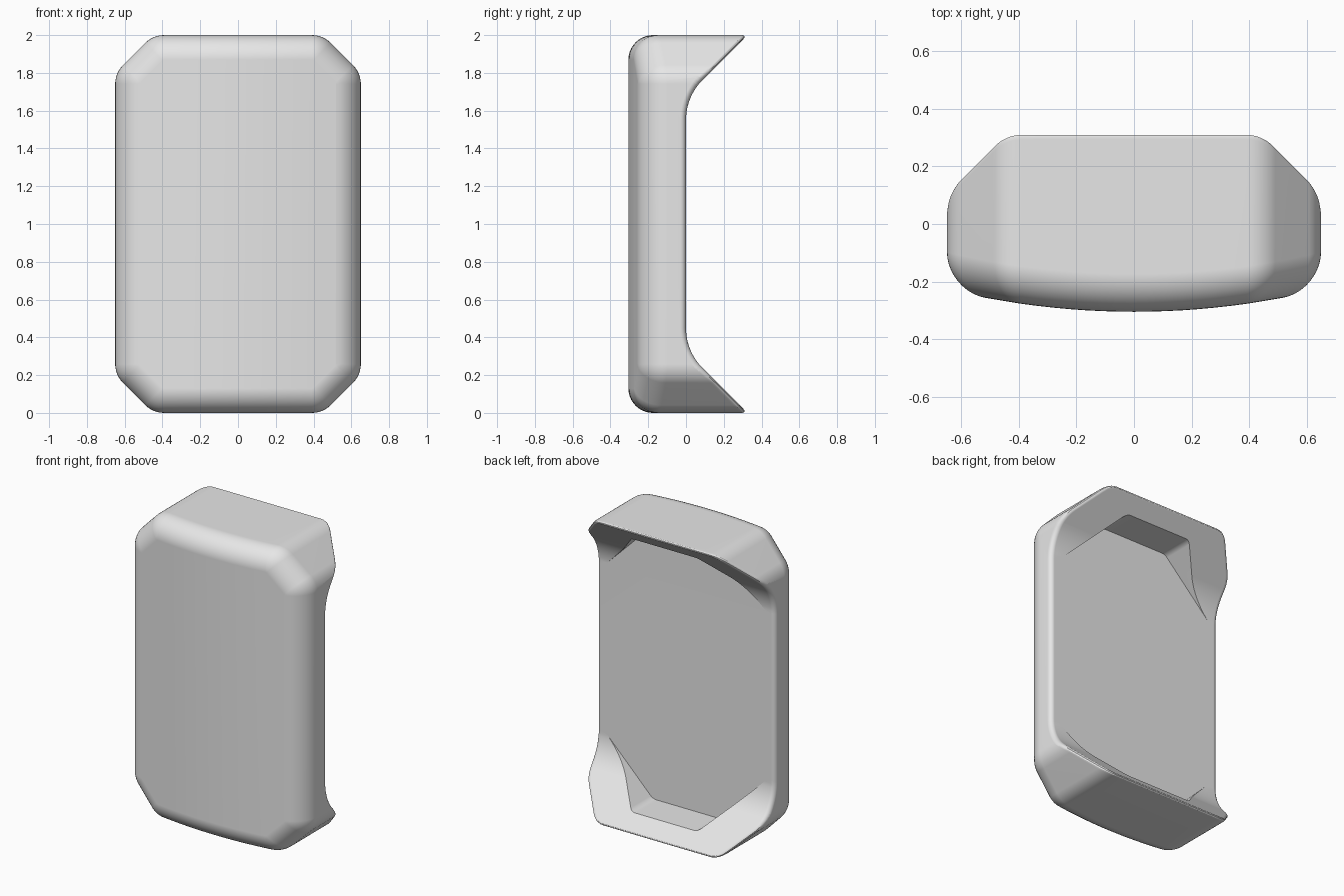
import bpy, math
from mathutils import Vector

HALF_W, HALF_H, CORNER_X = 0.65, 1.0, 0.45
EDGE_R, CORNER_R = 0.13, 0.14
TAN = math.tan(math.pi / 8)

cube = bpy.data.objects.get("Cube")
if cube:
    bpy.data.objects.remove(cube, do_unlink=True)

grey = bpy.data.materials.new("light_grey")
grey.use_nodes = True
grey.diffuse_color = (0.8, 0.8, 0.8, 1)
grey.node_tree.nodes["Principled BSDF"].inputs["Base Color"].default_value = grey.diffuse_color


def fillet(a, p, b, r, n):
    """Arc points that round the corner p between a and b."""
    a, p, b = Vector(a), Vector(p), Vector(b)
    d1, d2 = (p - a).normalized(), (b - p).normalized()
    turn = d1.angle(d2)
    t = r * math.tan(turn / 2)
    centre = p + (d2 - d1).normalized() * r / math.cos(turn / 2)
    va, vb = p - d1 * t - centre, p + d2 * t - centre
    return [centre + (va * math.sin((1 - i / n) * turn) + vb * math.sin(i / n * turn)) / math.sin(turn)
            for i in range(n + 1)]


def add_object(name, verts, faces):
    mesh = bpy.data.meshes.new(name)
    mesh.from_pydata(verts, [], faces)
    mesh.materials.append(grey)
    obj = bpy.data.objects.new(name, mesh)
    bpy.context.collection.objects.link(obj)
    bpy.context.view_layer.objects.active = obj
    bpy.ops.object.select_all(action='DESELECT')
    obj.select_set(True)
    bpy.ops.object.mode_set(mode='EDIT')
    bpy.ops.mesh.select_all(action='SELECT')
    bpy.ops.mesh.normals_make_consistent(inside=False)
    bpy.ops.object.mode_set(mode='OBJECT')
    return obj


def prism(name, start, end):
    """Solid between two matching outlines."""
    n = len(start)
    sides = [(i, (i + 1) % n, (i + 1) % n + n, i + n) for i in range(n)]
    return add_object(name, start + end, sides + [tuple(range(n)), tuple(range(n, 2 * n))])


def half_outline(w, h, cx, cz, r, n=6, steps=14):
    """Upper half of an eight-sided outline with rounded corners, right to left."""
    right = fillet((w, 0), (w, cz), (cx, h), r, n) + fillet((w, cz), (cx, h), (0, h), r, n)
    left = [Vector((-p.x, p.y)) for p in reversed(right)]
    top = [right[-1].lerp(left[0], i / steps) for i in range(1, steps)]
    return right + top + left


def ring(half):
    return half + [Vector((p.x, -p.y)) for p in reversed(half)]


# Shell body: bowed front, rounded front edge, straight sides
verts, faces, layers = [], [], 10
for k in range(layers + 1):
    angle = k / layers * math.pi / 2
    d = EDGE_R * (1 - math.sin(angle))
    cx = CORNER_X - d * TAN
    cz = HALF_H - (HALF_W - CORNER_X) - d * TAN
    half = half_outline(HALF_W - d, HALF_H - d, cx, cz, CORNER_R - d)
    outline = ring(half)
    for p in outline:
        bow = -0.305 + p.x ** 2 / 5.5
        verts.append((p.x, bow + EDGE_R * (1 - math.cos(angle)), p.y + 1))
verts += [(p.x, 0.6, p.y + 1) for p in outline]
m, n = len(outline), len(half)
for k in range(layers + 1):
    for i in range(m):
        j = (i + 1) % m
        faces.append((k * m + i, k * m + j, (k + 1) * m + j, (k + 1) * m + i))
faces += [(i, i + 1, m - 2 - i, m - 1 - i) for i in range(n - 1)]
faces.append(tuple(range((layers + 1) * m, (layers + 2) * m)))
shell = add_object("hooked_shell", verts, faces)

# Cutter for the hollow back that leaves a sloped hook at each end
upper = [Vector((0.7, 1.375))] + fillet((0.7, 1.375), (0, 0.675), (0, 0), 0.3, 12)
profile = upper + [Vector((p.x, -p.y)) for p in reversed(upper)]
back_cutter = prism("back_cutter", [(-1, p.x, p.y + 1) for p in profile],
                    [(1, p.x, p.y + 1) for p in profile])

# Cutter for the eight-sided pocket inside the hooks
pocket = ring(half_outline(0.6, 0.9, 0.24, 0.54, 0.06))
pocket_cutter = prism("pocket_cutter", [(p.x, 0.0005, p.y + 1) for p in pocket],
                      [(p.x, 0.8, p.y + 1) for p in pocket])


def cut(obj, cutter):
    mod = obj.modifiers.new("cut", 'BOOLEAN')
    mod.operation, mod.solver, mod.object = 'DIFFERENCE', 'EXACT', cutter
    cutter.hide_render = True


cut(shell, back_cutter)
bevel = shell.modifiers.new("rim_rounding", 'BEVEL')
bevel.width, bevel.segments = 0.03, 4
bevel.limit_method, bevel.angle_limit = 'ANGLE', math.radians(35)
bevel.use_clamp_overlap = False
cut(shell, pocket_cutter)

# Apply the cuts, then shade smooth with crisp pocket edges
bpy.ops.object.select_all(action='DESELECT')
shell.select_set(True)
bpy.context.view_layer.objects.active = shell
for mod in list(shell.modifiers):
    bpy.ops.object.modifier_apply(modifier=mod.name)
for cutter in (back_cutter, pocket_cutter):
    bpy.data.objects.remove(cutter, do_unlink=True)
bpy.ops.object.shade_smooth_by_angle(angle=math.radians(30))
weighted = shell.modifiers.new("even_shading", 'WEIGHTED_NORMAL')
weighted.keep_sharp = True
